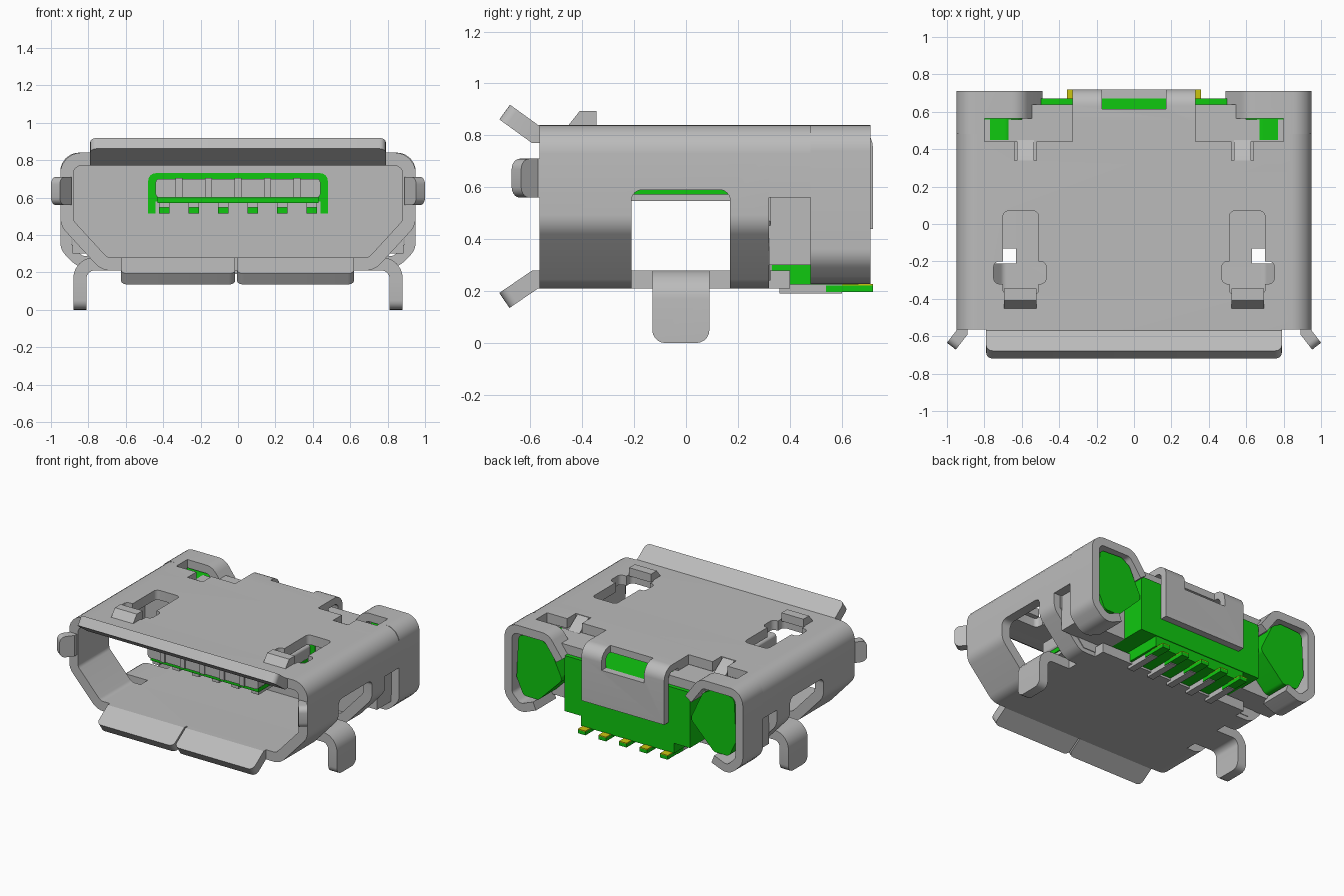
import bpy, bmesh, math
from mathutils import Vector

if "Cube" in bpy.data.objects:
    bpy.data.objects.remove(bpy.data.objects["Cube"])


def material(name, rgb, metallic=0.0):
    m = bpy.data.materials.new(name)
    m.use_nodes = True
    m.diffuse_color = (*rgb, 1)
    m.node_tree.nodes["Principled BSDF"].inputs["Base Color"].default_value = (*rgb, 1)
    return m


METAL = material("grey metal", (0.5, 0.5, 0.5))
GREEN = material("green plastic", (0.005, 0.58, 0.005))
GOLD = material("yellow contact", (0.6, 0.56, 0.005))


def place(axis, p, h, s):
    """Map a 2D point plus a height along the axis to 3D; s mirrors x."""
    a, b = p
    v = {"x": (h, a, b), "y": (a, h, b), "z": (a, b, h)}[axis]
    return (v[0] * s, v[1], v[2])


def finish(name, bm, mat):
    bmesh.ops.recalc_face_normals(bm, faces=bm.faces[:])
    me = bpy.data.meshes.new(name)
    bm.to_mesh(me)
    bm.free()
    ob = bpy.data.objects.new(name, me)
    bpy.context.collection.objects.link(ob)
    me.materials.append(mat)
    return ob


def fillet(pts, r, closed=False, n=6):
    """Round the corners of a polyline."""
    if r <= 0:
        return [Vector(p) for p in pts]
    out, m = [], len(pts)
    for i in range(m):
        p = Vector(pts[i])
        if not closed and i in (0, m - 1):
            out.append(p)
            continue
        u = Vector(pts[i - 1]) - p
        w = Vector(pts[(i + 1) % m]) - p
        half = u.angle(w) / 2
        d = min(r / math.tan(half), 0.48 * u.length, 0.48 * w.length)
        rad = d * math.tan(half)
        u.normalize()
        w.normalize()
        c = p + (u + w).normalized() * (rad / math.sin(half))
        a, b = p + u * d - c, p + w * d - c
        for k in range(n + 1):
            t = k / n
            out.append(c + (a * (1 - t) + b * t).normalized() * rad)
    return out


def sheet(name, pts, t, axis, lo, hi, r=0.0, closed=False, s=1, mat=METAL):
    """Bent sheet: a path thickened to its left by t, extruded along the axis."""
    P = fillet(pts, r, closed)
    n = len(P)
    inner = []
    for i in range(n):
        prev = P[i] - P[i - 1] if (i or closed) else P[1] - P[0]
        nxt = P[(i + 1) % n] - P[i] if (i < n - 1 or closed) else prev
        n1 = Vector((-prev.y, prev.x)).normalized()
        n2 = Vector((-nxt.y, nxt.x)).normalized()
        inner.append(P[i] + (n1 + n2) * t / (1 + n1.dot(n2)))
    bm = bmesh.new()
    rows = [[bm.verts.new(place(axis, q, h, s)) for q in line]
            for line, h in ((P, lo), (P, hi), (inner, hi), (inner, lo))]
    for i in range(n if closed else n - 1):
        j = (i + 1) % n
        for k in range(4):
            a, b = rows[k], rows[(k + 1) % 4]
            bm.faces.new((a[i], a[j], b[j], b[i]))
    if not closed:
        for i in (0, n - 1):
            bm.faces.new([row[i] for row in rows])
    return finish(name, bm, mat)


def prism(name, pts, axis, lo, hi, mat=METAL, r=0.0, s=1):
    P = fillet(pts, r, True)
    bm = bmesh.new()
    a = [bm.verts.new(place(axis, p, lo, s)) for p in P]
    b = [bm.verts.new(place(axis, p, hi, s)) for p in P]
    bm.faces.new(a)
    bm.faces.new(b)
    for i in range(len(P)):
        j = (i + 1) % len(P)
        bm.faces.new((a[i], a[j], b[j], b[i]))
    return finish(name, bm, mat)


def box(name, x, y, z, mat=METAL, s=1, r=0.0):
    pts = [(x[0], y[0]), (x[1], y[0]), (x[1], y[1]), (x[0], y[1])]
    return prism(name, pts, "z", z[0], z[1], mat, r, s)


def cut(ob, cutter):
    mod = ob.modifiers.new("cut", "BOOLEAN")
    mod.operation, mod.solver, mod.object = "DIFFERENCE", "EXACT", cutter
    bpy.context.view_layer.objects.active = ob
    bpy.ops.object.modifier_apply(modifier="cut")
    bpy.data.objects.remove(cutter)


def round_edges(ob, test, r):
    """Round the sheet edges whose two ends pass the test."""
    bm = bmesh.new()
    bm.from_mesh(ob.data)
    edges = [e for e in bm.edges if test(e.verts[0].co, e.verts[1].co)]
    bmesh.ops.bevel(bm, geom=edges, offset=r, segments=5, profile=0.5, affect="EDGES")
    bm.to_mesh(ob.data)
    bm.free()


T = 0.07
# Main shell tube, and the rear roof with shortened sides
shell = sheet("shell", [(.73, .21), (.95, .45), (.95, .84), (-.95, .84), (-.95, .45), (-.73, .21)],
              T, "y", -.565, .32, r=.11, closed=True)
roof = sheet("rear_roof", [(.95, .56), (.95, .84), (-.95, .84), (-.95, .56)], T, "y", .32, .56, r=.11)
box("floor_rear_lip", (-.6, .6), (.31, .40), (.21, .28))

for s, side in ((1, "left"), (-1, "right")):
    # Side window and spring openings
    win = [(-.21, .1), (.17, .1), (.17, .59), (-.21, .59)]
    cut(shell, prism("cutter", win, "x", .63, 1.1, r=.04, s=s))
    cut(shell, box("cutter", (.51, .70), (-.38, .07), (.72, 1), s=s, r=.03))
    cut(shell, box("cutter", (.47, .75), (-.32, -.20), (.72, 1), s=s, r=.03))
    sheet(side + "_spring_bump", [(-.46, .83), (-.41, .893), (-.345, .893)], -.06, "x", .52, .695, s=s)
    # Rear ear that curls round the housing
    ear = sheet(side + "_ear", [(.70, .265), (.84, .21), (.95, .32), (.95, .84), (.60, .84), (.49, .69)],
                .06, "y", .48, .71, r=.1, s=s)
    for part in (roof, ear):
        cut(part, box("cutter", (.33, .80), (.44, .565), (.6, 1), s=s))
    cut(roof, box("cutter", (.52, .64), (.34, .46), (.6, 1), s=s))
    # Pressed-down tab behind the roof notch
    sheet(side + "_tab_bend", [(.32, .84), (.35, .835), (.45, .765)], -.05, "x", .535, .625, s=s)
    box(side + "_tab_plate", (.30, .60), (.33, .64), (.70, .765), s=s)
    box(side + "_tab_arm", (.59, .80), (.44, .56), (.70, .765), s=s)
    # Mounting leg
    leg = sheet(side + "_leg", [(.60, .28), (.88, .28), (.88, 0)], -T, "y", -.13, .09, r=.11, s=s)
    round_edges(leg, lambda a, b: a.z < .01 and b.z < .01 and abs(a.y - b.y) < .01, .05)
    # Flared guide at the side of the mouth
    guide = sheet(side + "_guide", [(.95, -.55), (.95, -.57), (1.0, -.635)], -.06, "z", .56, .71, s=s)
    round_edges(guide, lambda a, b: a.y < -.6 and b.y < -.6 and abs(a.z - b.z) < .01, .04)
    # Side filling and the housing wedge inside the ear
    box(side + "_inner_filling", (.49, .885), (.32, .50), (.30, .70), s=s)
    wedge = [(.51, .52), (.61, .73), (.68, .77), (.86, .76), (.875, .45), (.82, .33), (.70, .33)]
    prism(side + "_housing_wedge", wedge, "y", .45, .68, GREEN, r=.04, s=s)

# Flared lips at the mouth
lip = sheet("top_lip", [(-.55, .84), (-.57, .84), (-.678, .918)], T, "x", -.79, .79)
round_edges(lip, lambda a, b: a.y < -.6 and b.y < -.6 and abs(a.x - b.x) < .01, .035)
for name, lo, hi in (("bottom_lip_right", -.625, -.015), ("bottom_lip_left", -.005, .62)):
    lip = sheet(name, [(-.55, .21), (-.57, .21), (-.68, .135)], -T, "x", lo, hi)
    round_edges(lip, lambda a, b: a.y < -.6 and b.y < -.6 and abs(a.x - b.x) < .01, .035)

# Rear flap folded down over the housing
flap = sheet("rear_flap", [(.54, .84), (.72, .84), (.72, .44)], -.05, "x", -.33, .33, r=.09)
cut(flap, box("cutter", (-.17, .17), (.615, .8), (.70, 1)))

# Housing with the wall at the back of the mouth
wall = [(-.7, .24), (.7, .24), (.9, .47), (.9, .79), (-.9, .79), (-.9, .47)]
prism("mouth_back_wall", wall, "y", .20, .325)
box("housing", (-.5, .5), (.32, .67), (.30, .70), GREEN)
box("housing_base", (-.37, .37), (.33, .665), (.225, .31), GREEN)

# Green rim around the tongue root
rim = [(-.48, .58), (.48, .58), (.48, .73), (-.48, .73)]
prism("rim", rim, "y", .192, .21, GREEN, r=.04)
for s, side in ((1, "left"), (-1, "right")):
    box(side + "_rim_end", (.44, .48), (.192, .21), (.515, .65), GREEN, s=s)

# Tongue with ribs and contacts
box("tongue_core", (-.43, .43), (-.38, .21), (.572, .68), GREEN)
cover = prism("tongue_cover", [(-.44, .60), (.44, .60), (.44, .70), (-.44, .70)], "y", -.40, .21, r=.02)
for i in range(5):
    x = (i - 2) * .158
    box("tongue_rib", (x - .018, x + .018), (-.41, .19), (.60, .705))
for i in range(6):
    x = (i - 2.5) * .158
    box("tongue_contact", (x - .028, x + .028), (-.37, .21), (.548, .59))
    box("contact_root", (x - .028, x + .028), (.19, .21), (.515, .55), GREEN)

# Solder feet with plated tops
for i in range(5):
    x = (i - 2) * .164
    box("foot", (x - .03, x + .03), (.54, .72), (.197, .222), GREEN)
    box("foot_plating", (x - .03, x + .03), (.60, .72), (.222, .228), GOLD)
    box("foot_strip", (x - .025, x + .025), (.36, .60), (.190, .226))

# Smooth bends, sharp edges
bpy.ops.object.select_all(action="DESELECT")
for ob in bpy.context.collection.objects:
    if ob.type == "MESH":
        ob.select_set(True)
        bpy.context.view_layer.objects.active = ob
bpy.ops.object.shade_smooth_by_angle(angle=math.radians(30))
